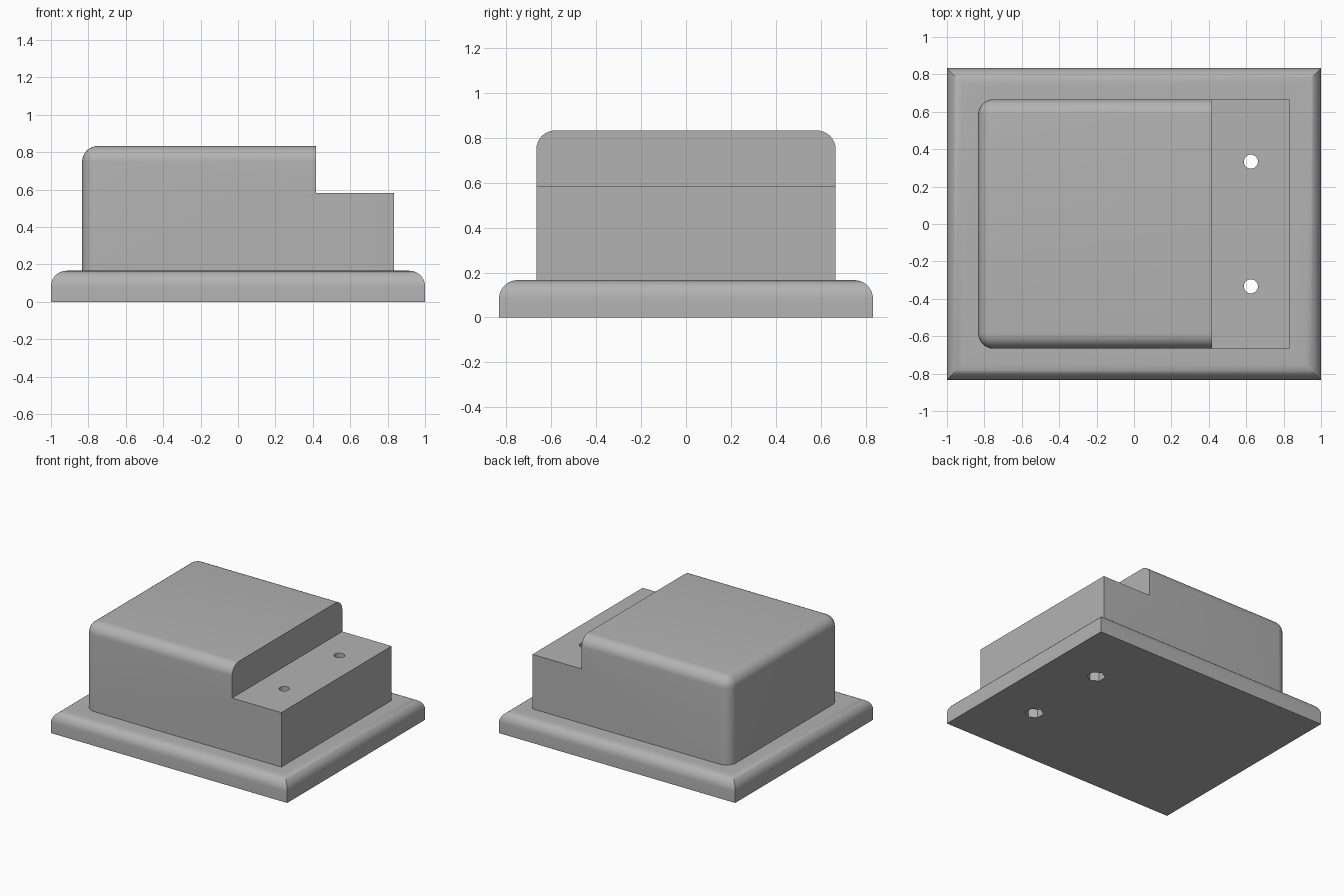
import bpy
import bmesh
from mathutils import Matrix

U = 1 / 12            # design module
FILLET = U            # radius of all rounded edges

if "Cube" in bpy.data.objects:
    bpy.data.objects.remove(bpy.data.objects["Cube"])

grey = bpy.data.materials.new("light_grey")
grey.use_nodes = True
colour = (0.45, 0.45, 0.45, 1)
grey.diffuse_color = colour
grey.node_tree.nodes["Principled BSDF"].inputs["Base Color"].default_value = colour


def make_object(name, bm):
    bmesh.ops.recalc_face_normals(bm, faces=bm.faces)
    mesh = bpy.data.meshes.new(name)
    bm.to_mesh(mesh)
    bm.free()
    mesh.materials.append(grey)
    obj = bpy.data.objects.new(name, mesh)
    bpy.context.collection.objects.link(obj)
    return obj


def rounded_extrusion(name, profile, half_depth, is_round):
    """Extrude an xz profile along y and round the edges chosen by is_round."""
    bm = bmesh.new()
    face = bm.faces.new([bm.verts.new((x, -half_depth, z)) for x, z in profile])
    new = bmesh.ops.extrude_face_region(bm, geom=[face])["geom"]
    bmesh.ops.translate(bm, vec=(0, 2 * half_depth, 0),
                        verts=[v for v in new if isinstance(v, bmesh.types.BMVert)])
    edges = [e for e in bm.edges if is_round(*[v.co for v in e.verts])]
    bmesh.ops.bevel(bm, geom=edges, offset=FILLET, offset_type='OFFSET',
                    segments=8, profile=0.5, affect='EDGES')
    return make_object(name, bm)


def prism(name, sides, radius, x, y, z0, z1):
    bm = bmesh.new()
    bmesh.ops.create_cone(bm, cap_ends=True, segments=sides, radius1=radius,
                          radius2=radius, depth=z1 - z0,
                          matrix=Matrix.Translation((x, y, (z0 + z1) / 2)))
    return make_object(name, bm)


def combine(target, tool, operation):
    mod = target.modifiers.new(tool.name, 'BOOLEAN')
    mod.operation, mod.object, mod.solver = operation, tool, 'EXACT'
    bpy.context.view_layer.objects.active = target
    bpy.ops.object.modifier_apply(modifier=mod.name)
    bpy.data.objects.remove(tool)


# Base plate, rounded around its top rim
base_top = 2 * U
housing = rounded_extrusion(
    "housing", [(-1, 0), (1, 0), (1, base_top), (-1, base_top)], 10 * U,
    lambda a, b: min(a.z, b.z) > U)

# Stepped body, rounded on the top and on the left end of the profile
left, right, step = -10 * U, 10 * U, 5 * U
low, high = 7 * U, 10 * U


def body_edge(a, b):
    on_top = min(a.z, b.z) > high - 0.01 and min(a.x, b.x) < 0
    on_end = max(a.x, b.x) < 0 and abs(a.z - b.z) > 0.1
    return on_top or on_end


body = rounded_extrusion(
    "body", [(left, U), (right, U), (right, low), (step, low), (step, high), (left, high)],
    8 * U, body_edge)
combine(housing, body, 'UNION')

# Screw holes through the step, with hexagonal nut pockets underneath
for side in (-1, 1):
    x, y = 7.5 * U, side * 4 * U
    combine(housing, prism("screw_hole", 32, 0.0375, x, y, -0.1, 1), 'DIFFERENCE')
    combine(housing, prism("nut_pocket", 6, 0.065, x, y, -0.1, 3 * U), 'DIFFERENCE')

# Smooth fillets with crisp edges
bpy.ops.object.select_all(action='DESELECT')
housing.select_set(True)
bpy.context.view_layer.objects.active = housing
bpy.ops.object.shade_smooth_by_angle(angle=0.5)
